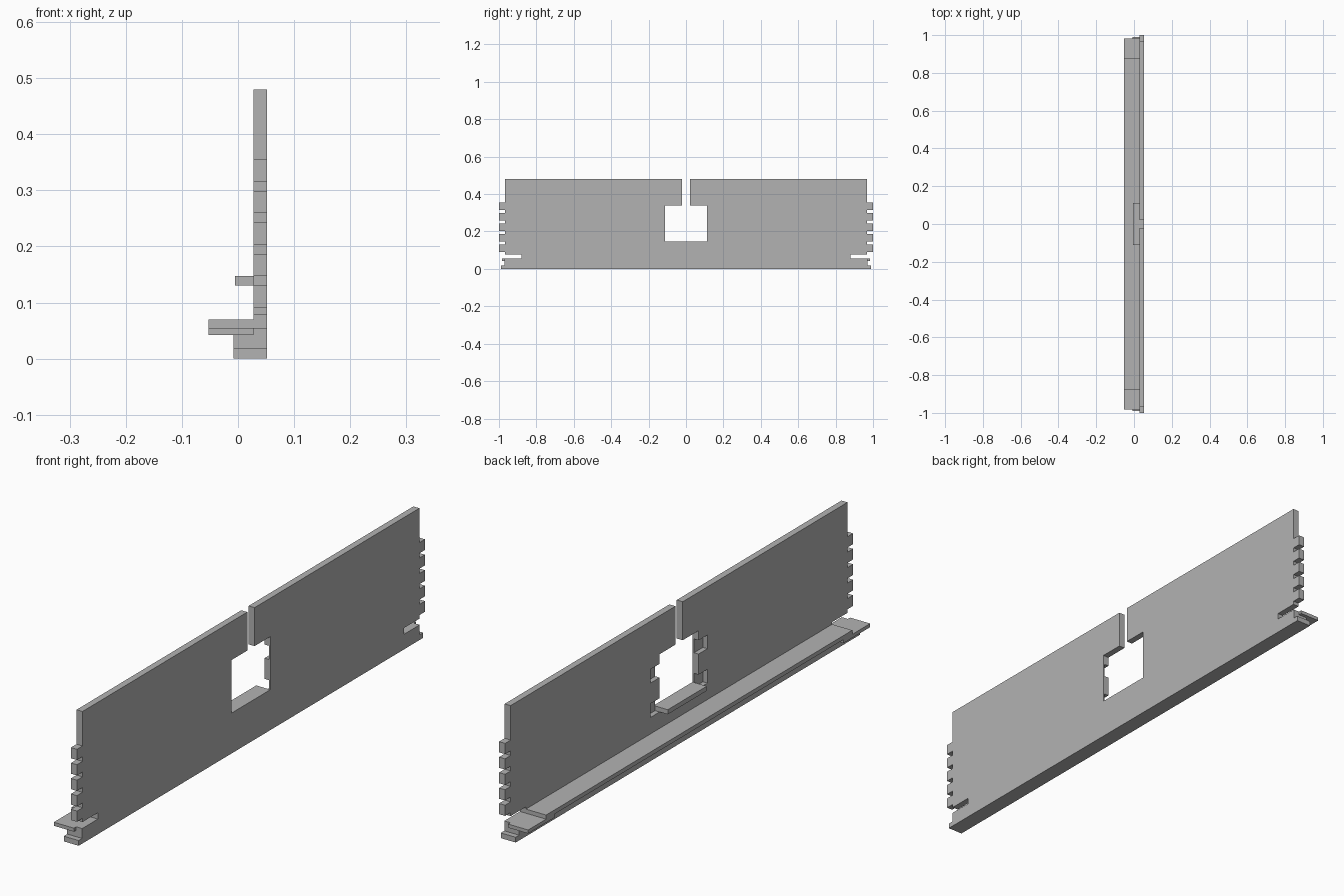
import bpy
import bmesh

old = bpy.data.objects.get("Cube")
if old:
    bpy.data.objects.remove(old, do_unlink=True)

grey = bpy.data.materials.new("plain_grey")
grey.use_nodes = True
grey.diffuse_color = (0.45, 0.45, 0.45, 1)
grey.node_tree.nodes["Principled BSDF"].inputs["Base Color"].default_value = (0.45, 0.45, 0.45, 1)

BACK, FRONT = 0.028, 0.052   # wall thickness along x


def prism(name, outline, x0, x1):
    """Extrude a (y, z) outline from x0 to x1."""
    bm = bmesh.new()
    face = bm.faces.new([bm.verts.new((x0, y, z)) for y, z in outline])
    ext = bmesh.ops.extrude_face_region(bm, geom=[face])
    verts = [v for v in ext["geom"] if isinstance(v, bmesh.types.BMVert)]
    bmesh.ops.translate(bm, verts=verts, vec=(x1 - x0, 0, 0))
    bmesh.ops.recalc_face_normals(bm, faces=bm.faces)
    mesh = bpy.data.meshes.new(name)
    bm.to_mesh(mesh)
    bm.free()
    mesh.materials.append(grey)
    obj = bpy.data.objects.new(name, mesh)
    bpy.context.collection.objects.link(obj)
    return obj


def box(name, x0, x1, y0, y1, z0, z1):
    return prism(name, [(y0, z0), (y1, z0), (y1, z1), (y0, z1)], x0, x1)


# Wall: half outline from the bottom, up the toothed end, into the window
half = [(0.97, 0), (0.97, 0.055), (0.88, 0.055), (0.88, 0.078), (0.968, 0.078), (0.968, 0.091)]
for i in range(5):
    z = 0.091 + i * 0.0562
    half += [(1.0, z), (1.0, z + 0.039), (0.968, z + 0.039)]
    if i < 4:
        half.append((0.968, z + 0.0562))
half += [(0.968, 0.48), (0.021, 0.48), (0.021, 0.34), (0.112, 0.34), (0.112, 0.147)]
wall = prism("wall", half + [(-y, z) for y, z in reversed(half)], BACK, FRONT)

# Recesses in the rear of the window jambs
for side in (-1, 1):
    for z0, z1 in ((0.13, 0.18), (0.255, 0.305)):
        ys = sorted((side * 0.10, side * 0.163))
        cutter = box("recess_cutter", BACK - 0.02, 0.046, ys[0], ys[1], z0, z1)
        cutter.hide_render = True
        mod = wall.modifiers.new("recess", "BOOLEAN")
        mod.operation = "DIFFERENCE"
        mod.solver = "EXACT"
        mod.object = cutter
        bpy.context.view_layer.objects.active = wall
        bpy.ops.object.modifier_apply(modifier=mod.name)
        bpy.data.objects.remove(cutter, do_unlink=True)

# Sill behind the window
box("window_sill", -0.005, BACK + 0.018, -0.112, 0.112, 0.13, 0.147)

# Long shelf and the foot rail beneath it
box("shelf", -0.053, BACK, -0.88, 0.88, 0.055, 0.07)
box("foot_rail", -0.008, BACK, -0.97, 0.97, 0, 0.055)

# Stepped end plates and foot tips
for side, label in ((1, "rear"), (-1, "front")):
    a, b = sorted((side * 0.83, side * 0.983))
    box(label + "_end_plate", -0.053, BACK, a, b, 0.042, 0.055)
    a, b = sorted((side * 0.97, side * 0.99))
    box(label + "_foot_tip", -0.008, FRONT, a, b, 0, 0.019)
